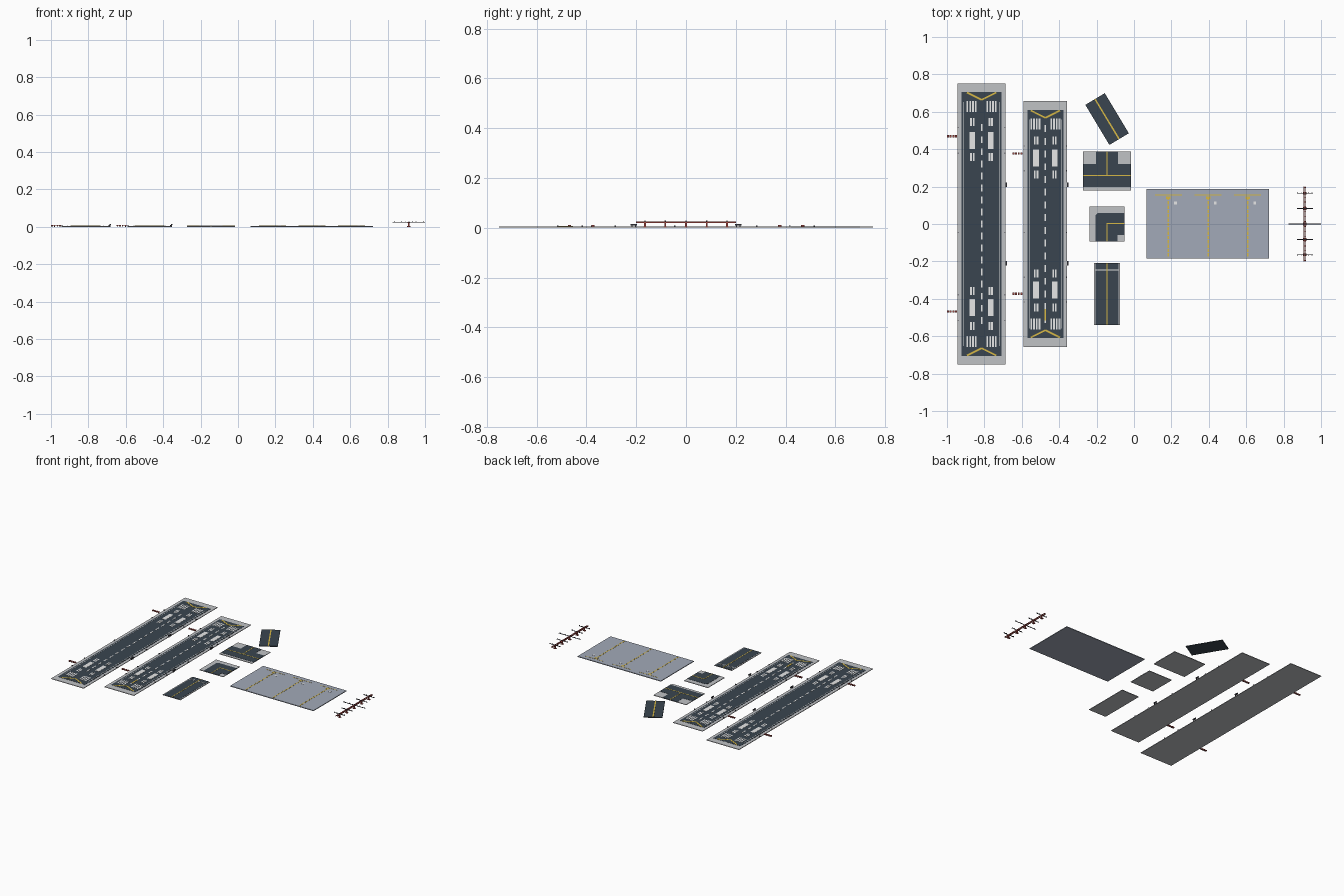
import bpy, bmesh, math
from mathutils import Matrix, Vector

cube = bpy.data.objects.get("Cube")
if cube:
    bpy.data.objects.remove(cube)


def material(name, rgb):
    m = bpy.data.materials.new(name)
    m.use_nodes = True
    m.diffuse_color = (*rgb, 1)
    m.node_tree.nodes["Principled BSDF"].inputs["Base Color"].default_value = (*rgb, 1)
    return m


CONCRETE = material("concrete", (0.53, 0.54, 0.56))
ASPHALT = material("asphalt", (0.042, 0.06, 0.08))
APRON = material("apron_grey", (0.36, 0.40, 0.48))
WHITE = material("white_paint", (0.8, 0.8, 0.8))
YELLOW = material("yellow_paint", (0.68, 0.48, 0.06))
RED = material("red_metal", (0.40, 0.07, 0.06))
DARK = material("dark_metal", (0.06, 0.06, 0.075))

SLAB, ROAD, PAINT = 0.004, 0.005, 0.0058


def make(name, mat, boxes=(), polys=(), rotate=None):
    """One object from boxes (x0, x1, y0, y1, z0, z1) and extruded outlines (points, z0, z1)."""
    bm = bmesh.new()
    for x0, x1, y0, y1, z0, z1 in boxes:
        mid = Vector((x0 + x1, y0 + y1, z0 + z1)) / 2
        size = Matrix.Diagonal((x1 - x0, y1 - y0, z1 - z0, 1))
        bmesh.ops.create_cube(bm, size=1, matrix=Matrix.Translation(mid) @ size)
    for pts, z0, z1 in polys:
        face = bm.faces.new([bm.verts.new((x, y, z0)) for x, y in pts])
        ext = bmesh.ops.extrude_face_region(bm, geom=[face])
        new = [v for v in ext["geom"] if isinstance(v, bmesh.types.BMVert)]
        bmesh.ops.translate(bm, verts=new, vec=(0, 0, z1 - z0))
    bmesh.ops.recalc_face_normals(bm, faces=bm.faces)
    mesh = bpy.data.meshes.new(name)
    bm.to_mesh(mesh)
    bm.free()
    mesh.materials.append(mat)
    ob = bpy.data.objects.new(name, mesh)
    bpy.context.collection.objects.link(ob)
    if rotate:
        ob.location, ob.rotation_euler.z = rotate
    return ob


def mark(x, y, w, l, z0=ROAD, z1=PAINT):
    """Box given by plan centre and size."""
    return (x - w / 2, x + w / 2, y - l / 2, y + l / 2, z0, z1)


def stroke(a, b, w):
    """Slanted painted line as an outline."""
    a, b = Vector(a), Vector(b)
    n = Vector((a.y - b.y, b.x - a.x)).normalized() * w / 2
    return ([a + n, b + n, b - n, a - n], ROAD, PAINT)


def runway(name, cx, half_slab, half_l, half_road, road_l, rows, dash_end):
    make(name + "_base", CONCRETE, [mark(cx, 0, 2 * half_slab, 2 * half_l, 0, SLAB)])
    make(name + "_asphalt", ASPHALT, [mark(cx, 0, 2 * half_road, 2 * road_l, 0.003, ROAD)])
    white, chevrons, lamps, units = [], [], [], []
    thr, near, aim, far = rows
    for sx in (-1, 1):
        white.append(mark(cx + sx * (half_road - 0.01), 0, 0.003, 2 * thr + 0.05))
        for sy in (-1, 1):
            # threshold stripes, touchdown pairs and aiming blocks
            for i in range(4):
                white.append(mark(cx + sx * (0.031 + 0.015 * i), sy * thr, 0.009, 0.06))
            for y in (near, far):
                for off in (0.042, 0.056):
                    white.append(mark(cx + sx * off, sy * y, 0.009, 0.043))
            white.append(mark(cx + sx * 0.05, sy * aim, 0.03, 0.09))
            # end chevrons
            chevrons.append(stroke((cx, sy * (road_l - 0.042)),
                                   (cx + sx * 0.078, sy * (road_l - 0.003)), 0.009))
            # edge lamps
            for y in (near - 0.03, far + 0.02):
                lamps.append(mark(cx + sx * (half_slab - 0.002), sy * y, 0.006, 0.006, SLAB, 0.009))
        lamps.append(mark(cx + sx * (half_slab - 0.002), -0.045, 0.006, 0.006, SLAB, 0.009))
    count = round(2 * dash_end / 0.066)
    for i in range(count + 1):
        white.append(mark(cx, -dash_end + i * 2 * dash_end / count, 0.008, 0.037))
    make(name + "_white_markings", WHITE, white)
    make(name + "_chevrons", YELLOW, polys=chevrons)
    make(name + "_edge_lamps", DARK, lamps)
    # equipment boxes beside the right edge
    for sy in (-1, 1):
        x = cx + half_slab + 0.003
        units += [mark(x, sy * 0.21, 0.008, 0.026, 0.009, 0.016),
                  mark(x, sy * 0.203, 0.004, 0.004, 0, 0.01),
                  mark(x, sy * 0.217, 0.004, 0.004, 0, 0.01)]
    make(name + "_side_boxes", DARK, units)


def approach_lamps(name, x0, ys):
    """Rows of four small lamp units on legs."""
    heads, legs = [], []
    for y in ys:
        for i in range(4):
            x = x0 + 0.005 + i * 0.0145
            heads.append(mark(x, y, 0.010, 0.013, 0.004, 0.010))
            legs.append(mark(x, y, 0.004, 0.005, 0, 0.004))
    make(name + "_heads", RED, heads)
    make(name + "_legs", DARK, legs)


# Runways
runway("long_runway", -0.815, 0.128, 0.7515, 0.107, 0.706, (0.628, 0.545, 0.446, 0.358), 0.515)
runway("short_runway", -0.474, 0.116, 0.6565, 0.096, 0.61, (0.535, 0.447, 0.352, 0.265), 0.51)
make("short_runway_arrow", YELLOW, [mark(-0.474, -0.485, 0.0095, 0.06, ROAD, 0.0062)])
approach_lamps("long_runway_lamps", -1.0, (0.469, -0.468))
approach_lamps("short_runway_lamps", -0.65, (0.377, -0.374))

# Turned taxiway piece
turn = ((-0.144, 0.561, 0), math.radians(31))
make("turned_taxiway", ASPHALT, [mark(0, 0, 0.121, 0.25, 0, ROAD)], rotate=turn)
make("turned_taxiway_line", YELLOW, [mark(0, 0, 0.008, 0.25)], rotate=turn)

# T junction
make("junction_base", CONCRETE, [(-0.273, -0.016, 0.179, 0.388, 0, SLAB)])
make("junction_asphalt", ASPHALT, [(-0.273, -0.016, 0.198, 0.32, 0.003, ROAD),
                                   (-0.202, -0.086, 0.31, 0.388, 0.003, ROAD)])
make("junction_lines", YELLOW, [mark(-0.144, 0.259, 0.257, 0.005),
                                (-0.1465, -0.1415, 0.259, 0.388, ROAD, PAINT)])

# Corner piece with a chamfered outer corner
make("corner_base", CONCRETE, [(-0.238, -0.051, -0.094, 0.094, 0, SLAB)])
outline = [(-0.205, -0.094), (-0.088, -0.094), (-0.088, -0.058), (-0.051, -0.058),
           (-0.051, 0.06), (-0.192, 0.06), (-0.205, 0.047)]
make("corner_asphalt", ASPHALT, polys=[(outline, 0.003, ROAD)])
make("corner_lines", YELLOW, [(-0.1465, -0.051, 0, 0.006, ROAD, PAINT),
                              (-0.1465, -0.1415, -0.094, 0.003, ROAD, PAINT)])

# Straight taxiway with a holding line
make("straight_base", CONCRETE, [(-0.214, -0.075, -0.54, -0.209, 0, SLAB)])
make("straight_asphalt", ASPHALT, [(-0.206, -0.083, -0.54, -0.209, 0.003, ROAD)])
make("straight_centre_line", YELLOW, [mark(-0.144, -0.3745, 0.005, 0.331)])
make("straight_holding_line", WHITE, [mark(-0.144, y, 0.123, 0.003) for y in (-0.241, -0.251)])

# Parking apron with three stands
make("apron", APRON, [(0.067, 0.722, -0.184, 0.187, 0, ROAD)])
lead, bars, spots = [], [], []
for x in (0.184, 0.396, 0.607):
    lead += [mark(x, -0.165 + 0.0232 * i, 0.008, 0.018) for i in range(14)]
    lead.append(mark(x, 0.14, 0.024, 0.012))
    bars.append(mark(x, 0.155, 0.144, 0.003))
    spots.append(mark(x + 0.038, 0.112, 0.014, 0.014))
make("stand_lead_lines", YELLOW, lead)
make("stand_stop_bars", YELLOW, bars)
make("stand_spots", WHITE, spots)

# Approach light gantry
gx = 0.9135
make("gantry_beam", RED, [mark(gx + s * 0.005, 0, 0.004, 0.4, 0.020, 0.0245) for s in (-1, 1)]
     + [mark(gx, -0.195 + 0.026 * i, 0.01, 0.004, 0.021, 0.024) for i in range(16)])
posts, crossbars, lamps = [], [], []
for y, half in ((0.165, 0.043), (0.083, 0.043), (0, 0.0865), (-0.083, 0.043), (-0.165, 0.043)):
    posts += [mark(gx, y, 0.007, 0.007, 0, 0.021), mark(gx, y, 0.018, 0.014, 0, 0.004)]
    crossbars.append(mark(gx, y, 2 * half, 0.004, 0.023, 0.026))
    lamps += [mark(gx + half * t, y, 0.005, 0.005, 0.026, 0.029) for t in (-0.9, -0.45, 0, 0.45, 0.9)]
make("gantry_posts", RED, posts)
make("gantry_crossbars", DARK, crossbars)
make("gantry_lamps", DARK, lamps)
